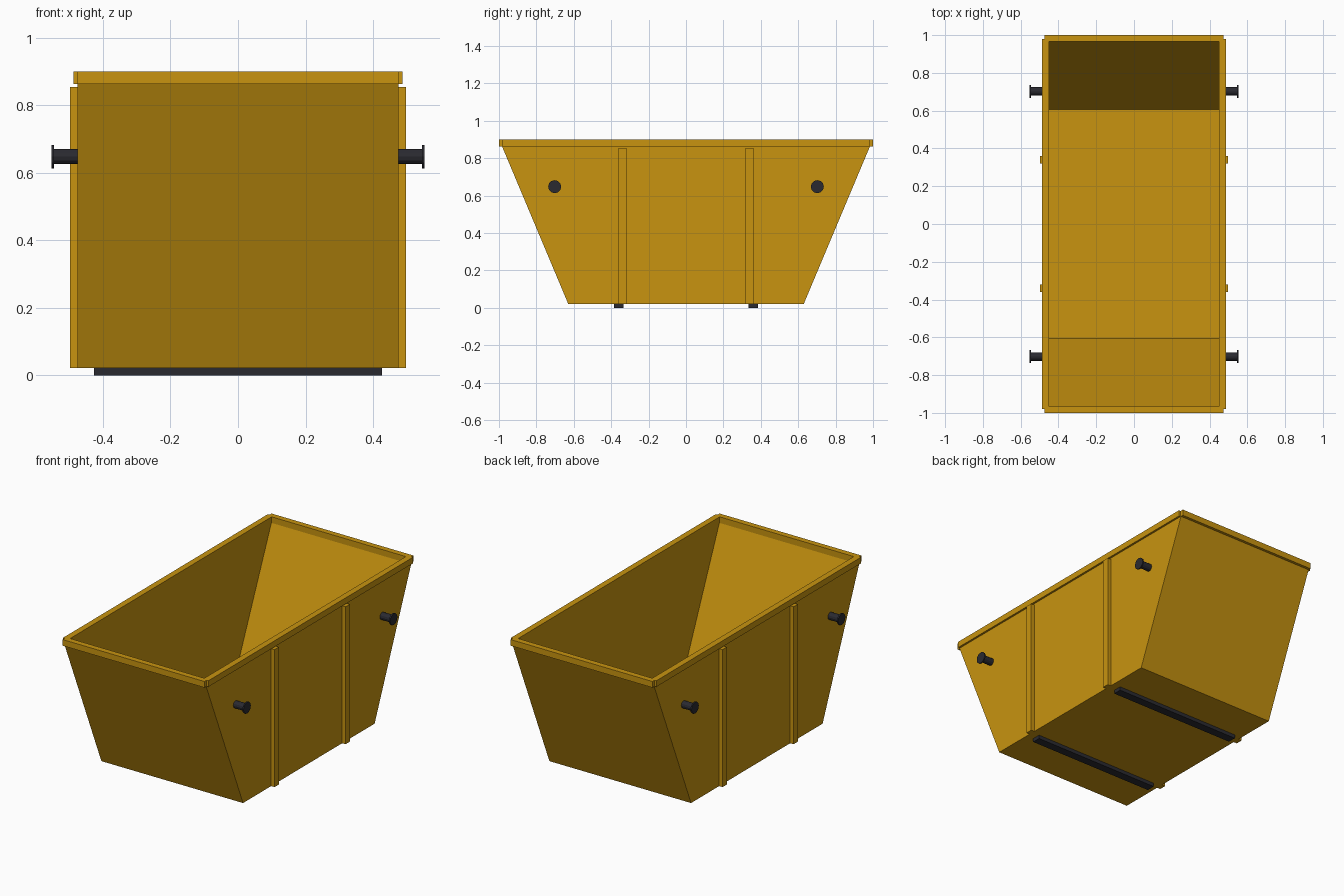
import bpy, bmesh, math
from mathutils import Matrix

old = bpy.data.objects.get("Cube")
if old:
    bpy.data.objects.remove(old, do_unlink=True)


def material(name, rgb):
    m = bpy.data.materials.new(name)
    m.use_nodes = True
    m.diffuse_color = (*rgb, 1)
    m.node_tree.nodes["Principled BSDF"].inputs["Base Color"].default_value = (*rgb, 1)
    return m


yellow = material("skip yellow", (0.58, 0.295, 0.005))
dark = material("dark steel", (0.023, 0.023, 0.03))


def finish(name, bm, mat):
    bmesh.ops.recalc_face_normals(bm, faces=bm.faces)
    me = bpy.data.meshes.new(name)
    bm.to_mesh(me)
    bm.free()
    me.materials.append(mat)
    ob = bpy.data.objects.new(name, me)
    bpy.context.collection.objects.link(ob)
    return ob


def box(name, x, y, z, mat):
    """Box from (low, high) pairs on each axis."""
    bm = bmesh.new()
    bmesh.ops.create_cube(bm, size=1)
    for v in bm.verts:
        for i, (lo, hi) in enumerate((x, y, z)):
            v.co[i] = hi if v.co[i] > 0 else lo
    return finish(name, bm, mat)


# Tapered open shell: outer bottom, outer top, inner top, inner floor
bm = bmesh.new()
rings = []
for hx, hy, z in ((0.475, 0.63, 0.022), (0.475, 0.985, 0.867),
                  (0.452, 0.967, 0.867), (0.452, 0.607, 0.042)):
    rings.append([bm.verts.new((sx * hx, sy * hy, z))
                  for sx, sy in ((-1, -1), (1, -1), (1, 1), (-1, 1))])
for a, b in zip(rings, rings[1:]):
    for i in range(4):
        j = (i + 1) % 4
        bm.faces.new((a[i], a[j], b[j], b[i]))
bm.faces.new(rings[0])
bm.faces.new(rings[-1])
finish("shell", bm, yellow)

# Pin with end flange, pointing outward along x
def pin(name, side, y):
    bm = bmesh.new()
    for radius, start, end in ((0.022, 0.47, 0.548), (0.035, 0.545, 0.553)):
        place = (Matrix.Translation((side * (start + end) / 2, y, 0.648))
                 @ Matrix.Rotation(math.pi / 2, 4, "Y"))
        bmesh.ops.create_cone(bm, cap_ends=True, segments=12, radius1=radius,
                              radius2=radius, depth=end - start, matrix=place)
    finish(name, bm, dark)


rim_z = (0.863, 0.9)
for s, side in ((1, "left"), (-1, "right")):
    # Side rim, ribs and lifting pins
    box(side + "_rim", sorted((s * 0.45, s * 0.487)), (-0.98, 0.98), rim_z, yellow)
    for t, end in ((-1, "front"), (1, "back")):
        box(f"{side}_{end}_rib", sorted((s * 0.47, s * 0.498)),
            (t * 0.34 - 0.021, t * 0.34 + 0.021), (0.022, 0.855), yellow)
        pin(f"{side}_{end}_pin", s, t * 0.702)

for t, end in ((-1, "front"), (1, "back")):
    # End rim and floor runner
    box(end + "_rim", (-0.475, 0.475), sorted((t * 0.965, t)), rim_z, yellow)
    box(end + "_runner", (-0.427, 0.427),
        (t * 0.36 - 0.026, t * 0.36 + 0.026), (0, 0.024), dark)
